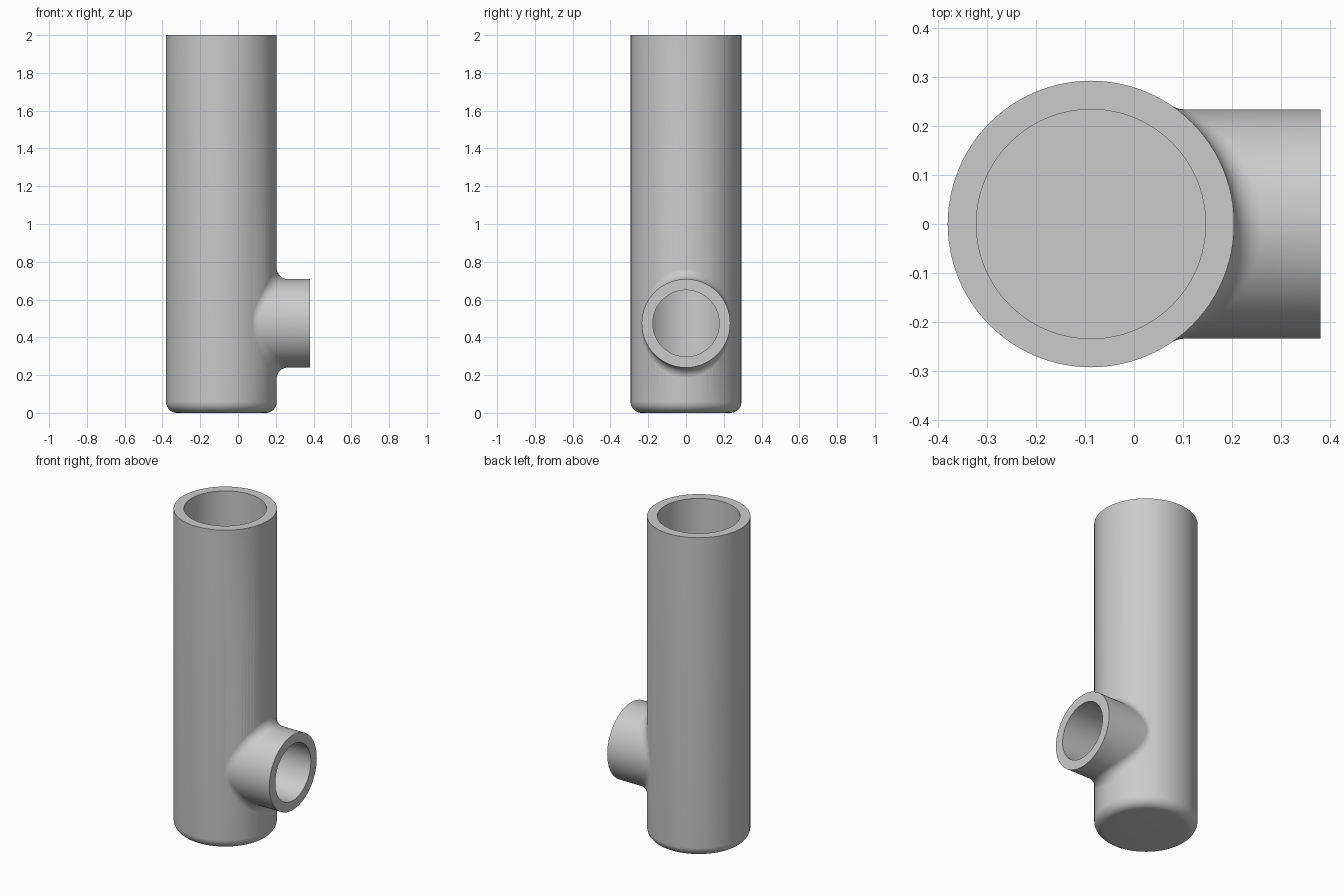
import bpy, bmesh
from math import cos, sin, pi, sqrt
from mathutils import Vector

if "Cube" in bpy.data.objects:
    bpy.data.objects.remove(bpy.data.objects["Cube"])

R, WALL, AXIS_X = 0.293, 0.0586, -0.088      # main tube
r, AXIS_Z, END_X = 0.2344, 0.474, 0.381      # side branch
FILLET = 0.0586
SIDES, STEPS = 96, 10

grey = bpy.data.materials.new("plain grey")
grey.use_nodes = True
grey.diffuse_color = (0.6, 0.6, 0.6, 1)
grey.node_tree.nodes["Principled BSDF"].inputs["Base Color"].default_value = (0.6, 0.6, 0.6, 1)


def loft(name, rings):
    """Closed solid through a list of point rings, capped at both ends."""
    bm = bmesh.new()
    loops = [[bm.verts.new(p) for p in ring] for ring in rings]
    for a, b in zip(loops, loops[1:]):
        for i in range(len(a)):
            j = (i + 1) % len(a)
            bm.faces.new((a[i], a[j], b[j], b[i]))
    bm.faces.new(loops[0])
    bm.faces.new(loops[-1])
    bmesh.ops.recalc_face_normals(bm, faces=bm.faces)
    mesh = bpy.data.meshes.new(name)
    bm.to_mesh(mesh)
    bm.free()
    mesh.materials.append(grey)
    obj = bpy.data.objects.new(name, mesh)
    bpy.context.collection.objects.link(obj)
    return obj


ANGLES = [2 * pi * i / SIDES for i in range(SIDES)]


def upright(radius, z):
    return [(AXIS_X + radius * cos(t), radius * sin(t), z) for t in ANGLES]


def sideways(radius, x):
    return [(x, radius * cos(t), AXIS_Z + radius * sin(t)) for t in ANGLES]


def combine(target, tool, operation):
    mod = target.modifiers.new(operation, 'BOOLEAN')
    mod.operation, mod.solver, mod.object = operation, 'EXACT', tool
    bpy.context.view_layer.objects.active = target
    bpy.ops.object.modifier_apply(modifier=mod.name)
    bpy.data.objects.remove(tool)


# Main tube with a rounded bottom edge
rings = []
for k in range(STEPS + 1):
    a = pi / 2 * k / STEPS
    rings.append(upright(R - FILLET + FILLET * sin(a), FILLET - FILLET * cos(a)))
rings.append(upright(R, 2))
body = loft("tube_with_branch", rings)

# Side branch, flared where a rolling ball touches both tubes
rings = [[] for _ in range(STEPS + 1)]
reach = R + FILLET - 0.0005
for t in ANGLES:
    y, dz = (r + FILLET) * cos(t), (r + FILLET) * sin(t)
    x = sqrt(reach ** 2 - y ** 2)
    centre = Vector((AXIS_X + x, y, AXIS_Z + dz))
    to_tube = Vector((-x, -y, 0)).normalized()
    to_branch = Vector((0, -cos(t), -sin(t)))
    for k in range(STEPS + 1):
        rings[k].append(centre + FILLET * to_tube.slerp(to_branch, k / STEPS))
branch = loft("branch", [sideways(r * 0.7, AXIS_X)] + rings + [sideways(r, END_X)])
combine(body, branch, 'UNION')

# Bores
combine(body, loft("main_bore", [upright(R - WALL, WALL), upright(R - WALL, 2.2)]), 'DIFFERENCE')
combine(body, loft("branch_bore", [sideways(r - WALL, AXIS_X), sideways(r - WALL, 0.5)]), 'DIFFERENCE')

# Smooth shading with crisp rims
bpy.ops.object.select_all(action='DESELECT')
body.select_set(True)
bpy.context.view_layer.objects.active = body
bpy.ops.object.shade_smooth_by_angle(angle=pi / 6)
